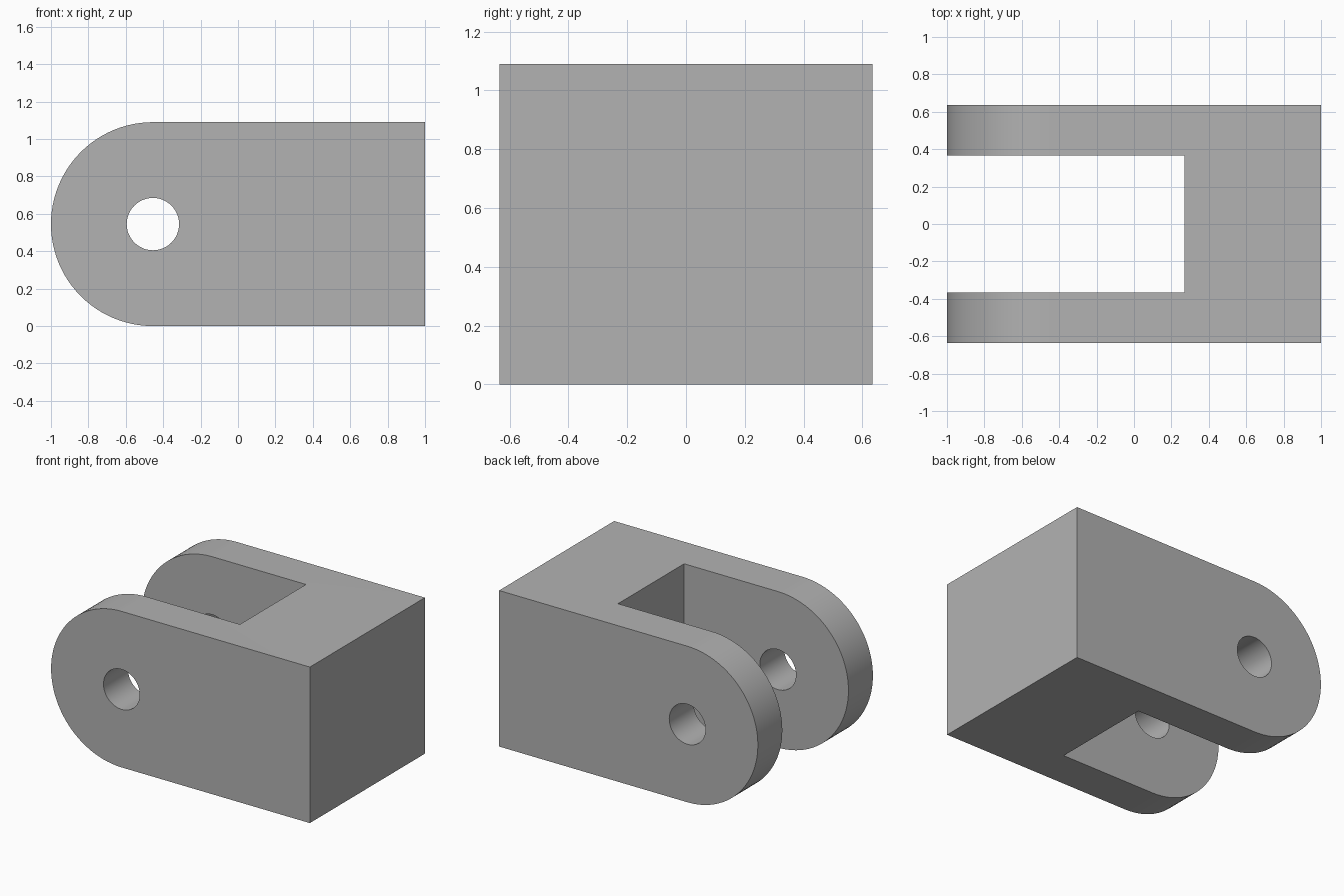
import bpy
import bmesh
from math import pi, sin, cos, radians

cube = bpy.data.objects.get("Cube")
if cube:
    bpy.data.objects.remove(cube, do_unlink=True)

RADIUS = 0.545       # rounded lug end, half the height
PIVOT_X = RADIUS - 1
HALF_WIDTH = 0.635
SLOT_HALF = 0.365
SLOT_END = 0.27
HOLE_RADIUS = 0.14
ARC_STEPS = 48

grey = bpy.data.materials.new("plain grey")
grey.use_nodes = True
colour = (0.448, 0.448, 0.448, 1)
grey.diffuse_color = colour
grey.node_tree.nodes["Principled BSDF"].inputs["Base Color"].default_value = colour


def extrude_profile(name, points, half_depth):
    """Solid from an x-z outline, extruded symmetrically along y."""
    bm = bmesh.new()
    face = bm.faces.new([bm.verts.new((x, -half_depth, z)) for x, z in points])
    result = bmesh.ops.extrude_face_region(bm, geom=[face])
    moved = [v for v in result["geom"] if isinstance(v, bmesh.types.BMVert)]
    bmesh.ops.translate(bm, vec=(0, 2 * half_depth, 0), verts=moved)
    bmesh.ops.recalc_face_normals(bm, faces=bm.faces)
    mesh = bpy.data.meshes.new(name)
    bm.to_mesh(mesh)
    bm.free()
    mesh.materials.append(grey)
    obj = bpy.data.objects.new(name, mesh)
    bpy.context.collection.objects.link(obj)
    return obj


def arc(radius, start, end, steps):
    """Points on an arc about the pivot axis."""
    angles = [start + (end - start) * i / steps for i in range(steps + 1)]
    return [(PIVOT_X + radius * cos(a), RADIUS + radius * sin(a)) for a in angles]


# Block with one rounded end
outline = arc(RADIUS, pi / 2, 3 * pi / 2, ARC_STEPS) + [(1, 0), (1, 2 * RADIUS)]
clevis = extrude_profile("clevis_bracket", outline, HALF_WIDTH)

# Open slot between the lugs, and the pin hole through both
slot = extrude_profile("slot_cutter", [(-2, -1), (SLOT_END, -1), (SLOT_END, 2), (-2, 2)], SLOT_HALF)
pin_hole = extrude_profile("pin_hole_cutter", arc(HOLE_RADIUS, 0, 2 * pi, ARC_STEPS)[:-1], 1)

bpy.ops.object.select_all(action="DESELECT")
clevis.select_set(True)
bpy.context.view_layer.objects.active = clevis
for cutter in (slot, pin_hole):
    cutter.hide_render = True
    cut = clevis.modifiers.new(cutter.name, "BOOLEAN")
    cut.operation = "DIFFERENCE"
    cut.solver = "EXACT"
    cut.object = cutter
    bpy.ops.object.modifier_apply(modifier=cut.name)
    bpy.data.objects.remove(cutter, do_unlink=True)

bpy.ops.object.shade_smooth_by_angle(angle=radians(30))
